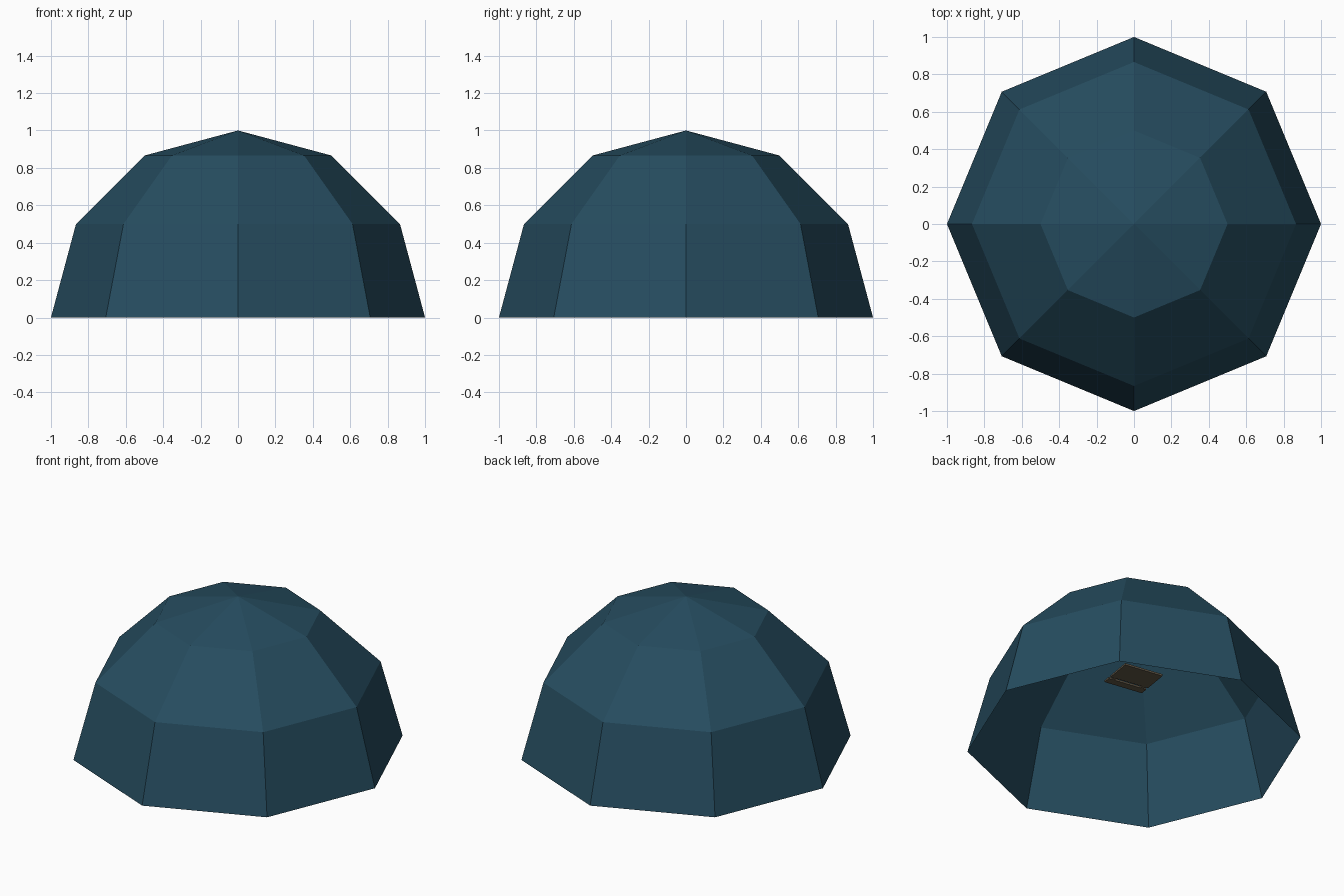
import bpy, bmesh, math
from mathutils import Matrix

if "Cube" in bpy.data.objects:
    bpy.data.objects.remove(bpy.data.objects["Cube"])


def material(name, rgb):
    m = bpy.data.materials.new(name)
    m.diffuse_color = (*rgb, 1)
    m.use_nodes = True
    m.node_tree.nodes["Principled BSDF"].inputs["Base Color"].default_value = m.diffuse_color
    return m


def make(name, bm, mat):
    me = bpy.data.meshes.new(name)
    bm.to_mesh(me)
    bm.free()
    me.materials.append(mat)
    ob = bpy.data.objects.new(name, me)
    bpy.context.collection.objects.link(ob)
    return ob


blue = material("deep_blue", (0.019, 0.073, 0.115))
brown = material("timber_brown", (0.12, 0.095, 0.062))

# Open eight-sided dome shell: rings at 0, 30 and 60 degrees, plus the apex
bm = bmesh.new()
SIDES = 8
rings = []
for deg in (0, 30, 60):
    r, z = math.cos(math.radians(deg)), math.sin(math.radians(deg))
    rings.append([bm.verts.new((r * math.cos(math.tau * i / SIDES),
                                r * math.sin(math.tau * i / SIDES), z))
                  for i in range(SIDES)])
apex = bm.verts.new((0, 0, 1))
for i in range(SIDES):
    j = (i + 1) % SIDES
    for lo, hi in zip(rings, rings[1:]):
        bm.faces.new((lo[i], lo[j], hi[j], hi[i]))
    bm.faces.new((rings[-1][i], rings[-1][j], apex))
make("dome_shell", bm, blue)

# Small slatted platform hanging inside, turned slightly about z
TURN = Matrix.Translation((0, 0, 0.46)) @ Matrix.Rotation(math.radians(-9), 4, 'Z')


def slab(bm, x, y, sx, sy, sz=0.012):
    bmesh.ops.create_cube(bm, size=1, matrix=TURN @ Matrix.Translation((x, y, 0))
                          @ Matrix.Diagonal((sx, sy, sz, 1)))


bm = bmesh.new()
slab(bm, 0, 0.03, 0.26, 0.17)
slab(bm, 0, -0.1, 0.26, 0.05)
# joining rails across the gap
for x in (-0.1, 0.1):
    slab(bm, x, -0.065, 0.02, 0.03)
make("inner_platform", bm, brown)
